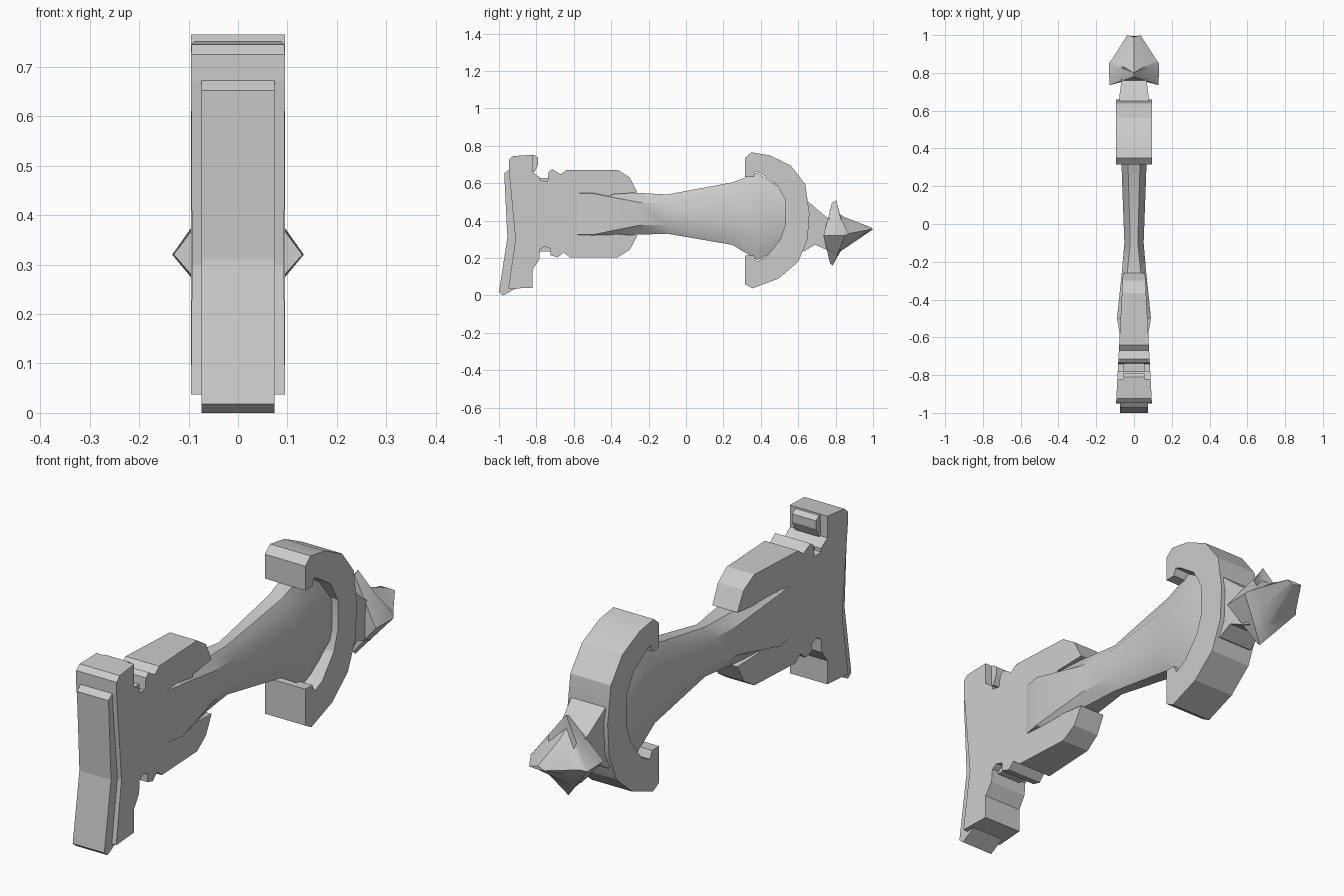
import bpy, bmesh, math

if "Cube" in bpy.data.objects:
    bpy.data.objects.remove(bpy.data.objects["Cube"])


def make_object(name, verts, faces, smooth=None):
    mesh = bpy.data.meshes.new(name)
    mesh.from_pydata(verts, [], faces)
    bm = bmesh.new()
    bm.from_mesh(mesh)
    bmesh.ops.recalc_face_normals(bm, faces=bm.faces)
    bm.to_mesh(mesh)
    bm.free()
    obj = bpy.data.objects.new(name, mesh)
    bpy.context.collection.objects.link(obj)
    if smooth:
        bpy.ops.object.select_all(action='DESELECT')
        obj.select_set(True)
        bpy.context.view_layer.objects.active = obj
        bpy.ops.object.shade_smooth_by_angle(angle=math.radians(smooth))
    return obj


def plate(name, profile, half, smooth=None):
    """Extrude a (y, z) side profile across x; half(y) gives the half width."""
    n = len(profile)
    verts = [(s * half(y), y, z) for s in (-1, 1) for y, z in profile]
    faces = [list(range(n)), list(range(n, 2 * n))]
    faces += [(i, (i + 1) % n, n + (i + 1) % n, n + i) for i in range(n)]
    return make_object(name, verts, faces, smooth)


def loft(name, rings, smooth):
    """Skin equal-sized rings of points and cap both ends."""
    n = len(rings[0])
    verts = [p for r in rings for p in r]
    faces = [list(range(n)), list(range(len(verts) - n, len(verts)))]
    for k in range(len(rings) - 1):
        a, b = k * n, (k + 1) * n
        faces += [(a + i, a + (i + 1) % n, b + (i + 1) % n, b + i) for i in range(n)]
    return make_object(name, verts, faces, smooth)


# Rear body with upper and lower prongs and small notches
body = [(-.95, .037), (-.82, .04), (-.82, .14), (-.785, .19), (-.78, .245),
        (-.755, .262), (-.725, .25), (-.725, .215), (-.685, .203), (-.655, .23),
        (-.62, .203), (-.365, .203), (-.30, .245), (-.26, .32), (-.40, .33),
        (-.40, .54), (-.26, .55), (-.30, .63), (-.365, .672), (-.64, .672),
        (-.67, .648), (-.715, .675), (-.735, .66), (-.74, .61), (-.78, .615),
        (-.78, .63), (-.82, .66), (-.82, .752), (-.925, .745), (-.947, .725),
        (-.947, .67), (-.912, .30)]
plate("body", body, lambda y: .095 - .053 * (y + .95))

# Small raised block on the back of the body top
plate("rear_block", [(-.85, .66), (-.81, .66), (-.79, .70), (-.79, .735),
                     (-.81, .75), (-.85, .75)], lambda y: .056)

# Narrow webs inside the notches
for name, z in (("upper_web", .60), ("lower_web", .235)):
    plate(name, [(-.79, z), (-.72, z), (-.72, z + .027), (-.79, z + .027)],
          lambda y: .055)

# Bent front pad
plate("front_pad", [(-1, .018), (-.978, .0), (-.91, .037), (-.88, .30),
                    (-.92, .672), (-.947, .672), (-.972, .652), (-.955, .31)],
      lambda y: .074)

# Flared bar: (y, bottom, top, half width, half width of flat top)
stations = [(-.59, .32, .55, .074, .062), (-.50, .32, .55, .09, .062),
            (-.25, .325, .548, .064, .035), (-.10, .33, .54, .051, .020),
            (.25, .27, .605, .064, .030), (.38, .19, .655, .068, .034),
            (.47, .23, .60, .068, .036), (.56, .30, .54, .068, .038)]
rings = []
for y, lo, hi, w, t in stations:
    c, q = (lo + hi) / 2, (hi - lo) * .5
    k = .96 if y < -.4 else .55
    rings.append([(t, y, hi), (w, y, c + q * k), (w, y, c - q * k), (t, y, lo),
                  (-t, y, lo), (-w, y, c - q * k), (-w, y, c + q * k), (-t, y, hi)])
loft("flared_bar", rings, 30)

# Hooked C-shaped arc around the bar end
arc = [(.315, .735), (.35, .765), (.445, .75), (.56, .695), (.638, .594),
       (.66, .438), (.65, .30), (.60, .18), (.495, .09), (.355, .038),
       (.315, .06), (.315, .214), (.362, .214), (.377, .182), (.43, .208),
       (.505, .30), (.532, .38), (.532, .51), (.484, .594), (.40, .652),
       (.372, .663), (.362, .632), (.315, .632)]
plate("hooked_arc", arc, lambda y: .095, 20)

# Neck joining the arc to the tip
neck = [(.60, .52), (.655, .50), (.75, .42), (.79, .40), (.79, .23), (.75, .245),
        (.69, .272), (.63, .235), (.58, .25)]
plate("neck", neck, lambda y: .08 - .13 * max(0, y - .655))

# Diamond tip: each ring is top (y, z), side (x, y, z), bottom (y, z)
tip_rings = [((.78, .495), (.13, .735, .32), (.77, .172)),
             ((.803, .508), (.133, .85, .32), (.785, .16)),
             ((.80, .45), (.118, .87, .33), (.805, .20)),
             ((.845, .42), (.105, .89, .335), (.825, .235)),
             ((.99, .363), (.035, 1.0, .355), (.99, .347))]
rings = []
for top, side, bot in tip_rings:
    x, y, z = side
    half = [(x * .5, (top[0] + y) / 2, (top[1] + z) / 2), side,
            (x * .5, (bot[0] + y) / 2, (bot[1] + z) / 2)]
    rings.append([(0, *top)] + half + [(0, *bot)]
                 + [(-a, b, c) for a, b, c in reversed(half)])
loft("diamond_tip", rings, 50)
